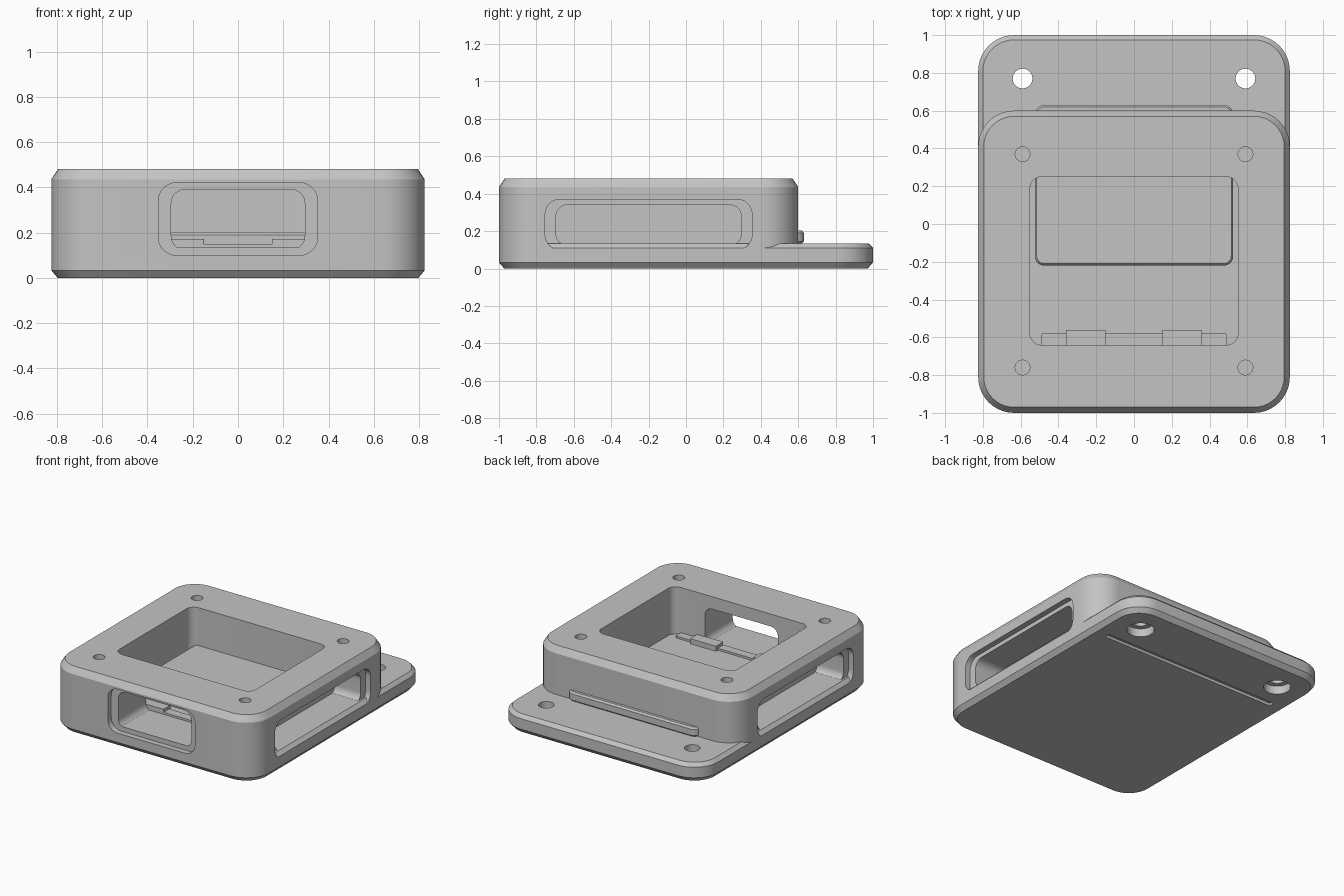
import bpy, bmesh, math
from mathutils import Matrix

if "Cube" in bpy.data.objects:
    bpy.data.objects.remove(bpy.data.objects["Cube"])

grey = bpy.data.materials.new("plain grey")
grey.diffuse_color = (0.55, 0.55, 0.55, 1)
grey.use_nodes = True
grey.node_tree.nodes["Principled BSDF"].inputs["Base Color"].default_value = grey.diffuse_color


def outline(cx, cy, hx, hy, r, inset, n=10):
    """Rounded rectangle points, counter-clockwise."""
    hx, hy, r = hx - inset, hy - inset, max(r - inset, 0.001)
    pts = []
    for k, (sx, sy) in enumerate([(1, 1), (-1, 1), (-1, -1), (1, -1)]):
        for i in range(n + 1):
            a = math.pi / 2 * (k + i / n)
            pts.append((cx + sx * (hx - r) + r * math.cos(a),
                        cy + sy * (hy - r) + r * math.sin(a)))
    return pts


def slab(name, x0, x1, y0, y1, r, layers, mat=Matrix()):
    """Rounded rectangle lofted through (inset, z) layers."""
    bm = bmesh.new()
    rings = []
    for inset, z in layers:
        pts = outline((x0 + x1) / 2, (y0 + y1) / 2, (x1 - x0) / 2, (y1 - y0) / 2, r, inset)
        rings.append([bm.verts.new((x, y, z)) for x, y in pts])
    for a, b in zip(rings, rings[1:]):
        for i in range(len(a)):
            j = (i + 1) % len(a)
            bm.faces.new((a[i], a[j], b[j], b[i]))
    bm.faces.new(rings[0][::-1])
    bm.faces.new(rings[-1])
    bm.transform(mat)
    me = bpy.data.meshes.new(name)
    bm.to_mesh(me)
    bm.free()
    ob = bpy.data.objects.new(name, me)
    bpy.context.collection.objects.link(ob)
    me.materials.append(grey)
    return ob


def drill(x, y, r, z0, z1):
    return slab("cutter", x - r, x + r, y - r, y + r, r - 0.0005, [(0, z0), (0, z1)])


def cut(target, cutter):
    mod = target.modifiers.new("cut", 'BOOLEAN')
    mod.operation = 'DIFFERENCE'
    mod.solver = 'EXACT'
    mod.object = cutter
    bpy.context.view_layer.objects.active = target
    bpy.ops.object.modifier_apply(modifier=mod.name)
    bpy.data.objects.remove(cutter)


# Long base plate and raised housing, both with chamfered rims
base = slab("base_plate", -0.825, 0.825, -1, 1, 0.19,
            [(0.028, 0), (0, 0.033), (0, 0.11), (0.025, 0.135)])
body = slab("housing", -0.825, 0.825, -1, 0.6, 0.19,
            [(0, 0.11), (0, 0.435), (0.03, 0.48)])

# Square opening in the top
cut(body, slab("cutter", -0.55, 0.55, -0.64, 0.25, 0.06, [(0, 0), (0, 0.6)]))

# Windows: recessed frame plus inner opening (local z points outwards)
up = Matrix.Rotation(math.pi / 2, 4, 'X')


def window(angle, mid, half, z0, z1, rim, rim_z0, rim_z1, inner, face):
    m = Matrix.Rotation(angle, 4, 'Z') @ up
    cut(body, slab("cutter", mid - half, mid + half, z0, z1, 0.06,
                   [(0, inner), (0, face + 0.1)], m))
    for part in (body, base):
        if part is base and angle != 0:
            continue
        cut(part, slab("cutter", mid - rim, mid + rim, rim_z0, rim_z1, 0.08,
                       [(0, face - 0.04), (0, face + 0.1)], m))


window(0, 0, 0.295, 0.125, 0.39, 0.352, 0.10, 0.42, 0.6, 1.0)
for s in (1, -1):
    window(s * math.pi / 2, -0.2 * s, 0.495, 0.125, 0.34, 0.553, 0.10, 0.37, 0.575, 0.825)

# Screw holes in the rim, counterbored mounting holes in the plate
for x in (-0.59, 0.59):
    for y in (-0.76, 0.37):
        cut(body, drill(x, y, 0.039, 0.38, 0.6))
    cut(base, drill(x, 0.77, 0.052, -0.1, 0.3))
    cut(base, drill(x, 0.77, 0.09, -0.1, 0.06))

# Shallow groove under the plate
cut(base, slab("cutter", -0.71, 0.71, 0.55, 0.59, 0.005, [(0, -0.1), (0, 0.02)]))

# Inner tray sliding out through the back wall
tray = slab("inner_tray", -0.525, 0.525, -0.22, 0.63, 0.05,
            [(0.01, 0.135), (0, 0.145), (0, 0.19), (0.01, 0.203)])

# Latch bar and its two tabs at the front of the opening
bar = slab("latch_bar", -0.49, 0.49, -0.645, -0.58, 0.005, [(0, 0.12), (0, 0.15)])
tabs = [slab("latch_tab", min(a, b), max(a, b), -0.645, -0.56, 0.005, [(0, 0.12), (0, 0.172)])
        for a, b in ((0.15, 0.36), (-0.15, -0.36))]

# Smooth the round corners, keep the edges crisp
bpy.ops.object.select_all(action='DESELECT')
for ob in [base, body, tray, bar] + tabs:
    ob.select_set(True)
bpy.context.view_layer.objects.active = body
bpy.ops.object.shade_smooth_by_angle(angle=math.radians(20))
